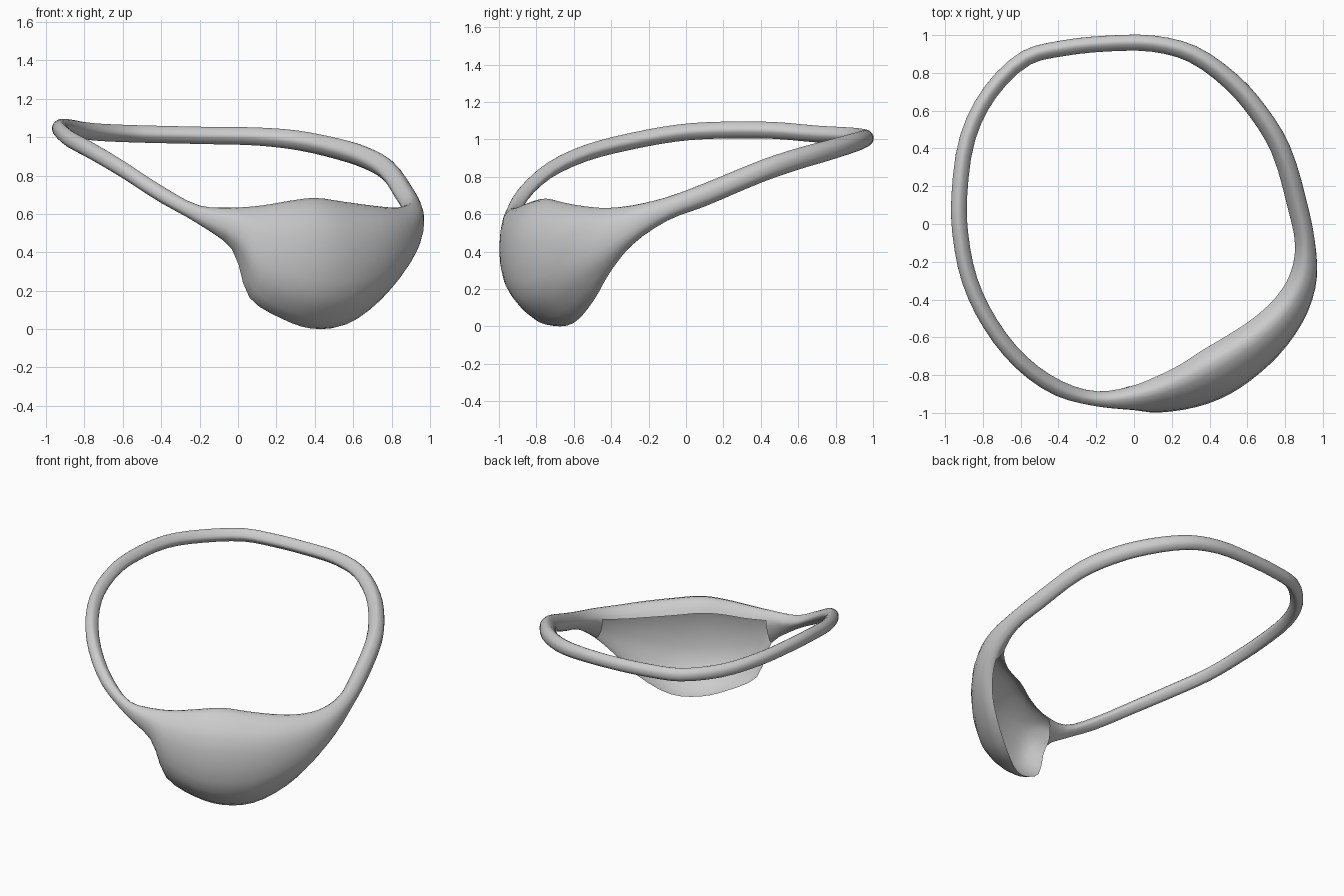
import bpy, bmesh
from mathutils import Vector

if "Cube" in bpy.data.objects:
    bpy.data.objects.remove(bpy.data.objects["Cube"])

UP = Vector((0, 0, 1))

# strap centre line, from the right temple round the back to the front left
STRAP = [(.905, -.1, .625), (.865, .1, .70), (.775, .4, .825), (.66, .59, .89), (.52, .75, .935),
         (.31, .9, .98), (.1, .955, 1.0), (-.15, .955, 1.005), (-.38, .93, 1.01),
         (-.57, .88, 1.015), (-.76, .70, 1.025), (-.88, .46, 1.045), (-.925, .15, 1.045),
         (-.92, -.05, 1.03), (-.87, -.3, .985), (-.76, -.53, .925), (-.6, -.73, .83),
         (-.4, -.87, .70)]

# eye cup sections, left to right: top crest, outer bulge, lower rim
CUP = [((-.2, -.925, .64), (-.2, -.965, .59), (-.2, -.93, .54)),
       ((-.02, -.91, .63), (0, -.985, .51), (-.03, -.90, .41)),
       ((.12, -.88, .64), (.13, -.995, .39), (.06, -.87, .16)),
       ((.27, -.82, .665), (.33, -.965, .33), (.23, -.80, .05)),
       ((.40, -.75, .68), (.50, -.90, .32), (.38, -.71, 0)),
       ((.55, -.66, .66), (.66, -.79, .33), (.54, -.60, .015)),
       ((.70, -.55, .64), (.81, -.64, .38), (.72, -.49, .14)),
       ((.82, -.42, .63), (.92, -.46, .45), (.83, -.41, .28)),
       ((.89, -.28, .645), (.968, -.28, .54), (.90, -.29, .43))]
LIP = [.04, .05, .07, .08, .09, .09, .085, .075, .065]   # depth of the rolled top edge


def closed_spline(pts, steps):
    """Centripetal Catmull-Rom through a closed ring of points."""
    out, n = [], len(pts)
    for i in range(n):
        p = [pts[(i + k - 1) % n] for k in range(4)]
        t = [0.0]
        for k in range(3):
            t.append(t[-1] + max((p[k + 1] - p[k]).length, 1e-4) ** .5)
        for s in range(steps):
            u = t[1] + (t[2] - t[1]) * s / steps
            q = p
            for level in (1, 2):
                q = [q[k].lerp(q[k + 1], (u - t[k]) / (t[k + level] - t[k]))
                     for k in range(len(q) - 1)]
            out.append(q[0].lerp(q[1], (u - t[1]) / (t[2] - t[1])))
    return out


def blend(a, b, flat, height):
    """Point between a and b with separate horizontal and vertical factors."""
    p = a.lerp(b, flat)
    p.z = a.z + (b.z - a.z) * height
    return p


# five guide rails: inner lip, crest, shoulder, low side, bottom
rails = [[], [], [], [], []]


def add_station(*pts):
    for rail, p in zip(rails, pts):
        rail.append(p)


for section, w in zip(CUP, LIP):
    c, m, b = map(Vector, section)
    inward = -Vector((c.x, c.y, 0)).normalized()
    add_station(c + inward * w - UP * max(w * .85, .05), c,
                blend(m, c, .15, .6), blend(m, b, .12, .5), b)

path = [Vector(CUP[-1][1])] + [Vector(p) for p in STRAP] + [Vector(CUP[0][1])]
for i in range(1, len(path) - 1):
    c = path[i]
    out = (path[i + 1] - path[i - 1]).cross(UP).normalized()
    right = max(0, c.x)
    a, b = .042 + .013 * right, .045 + .02 * right
    add_station(c - out * a, c + UP * b, c + out * a * .88 + UP * b * .48,
                c + out * a * .88 - UP * b * .48, c - UP * b)

STEPS, QUARTER = 3, 4
rails = [closed_spline(r, STEPS) for r in rails]

# loft the strap and cup as one surface, open at the back of the cup
bm = bmesh.new()
rings = [[bm.verts.new(p) for p in closed_spline([r[i] for r in rails], QUARTER)]
         for i in range(len(rails[0]))]
open_from, open_to = STEPS, STEPS * 8
n, k = len(rings), len(rings[0])
for i in range(n):
    for j in range(k):
        if open_from <= i < open_to and j >= 4 * QUARTER:
            continue
        r0, r1, j1 = rings[i], rings[(i + 1) % n], (j + 1) % k
        bm.faces.new((r0[j], r0[j1], r1[j1], r1[j]))
loose = [v for v in bm.verts if not v.link_faces]
bmesh.ops.delete(bm, geom=loose, context='VERTS')
bmesh.ops.recalc_face_normals(bm, faces=bm.faces)
for f in bm.faces:
    f.smooth = True
lowest = min(v.co.z for v in bm.verts)
bmesh.ops.translate(bm, verts=bm.verts, vec=(0, 0, -lowest))

mesh = bpy.data.meshes.new("eye_patch_with_strap")
bm.to_mesh(mesh)
bm.free()
bpy.context.collection.objects.link(bpy.data.objects.new("eye_patch_with_strap", mesh))
